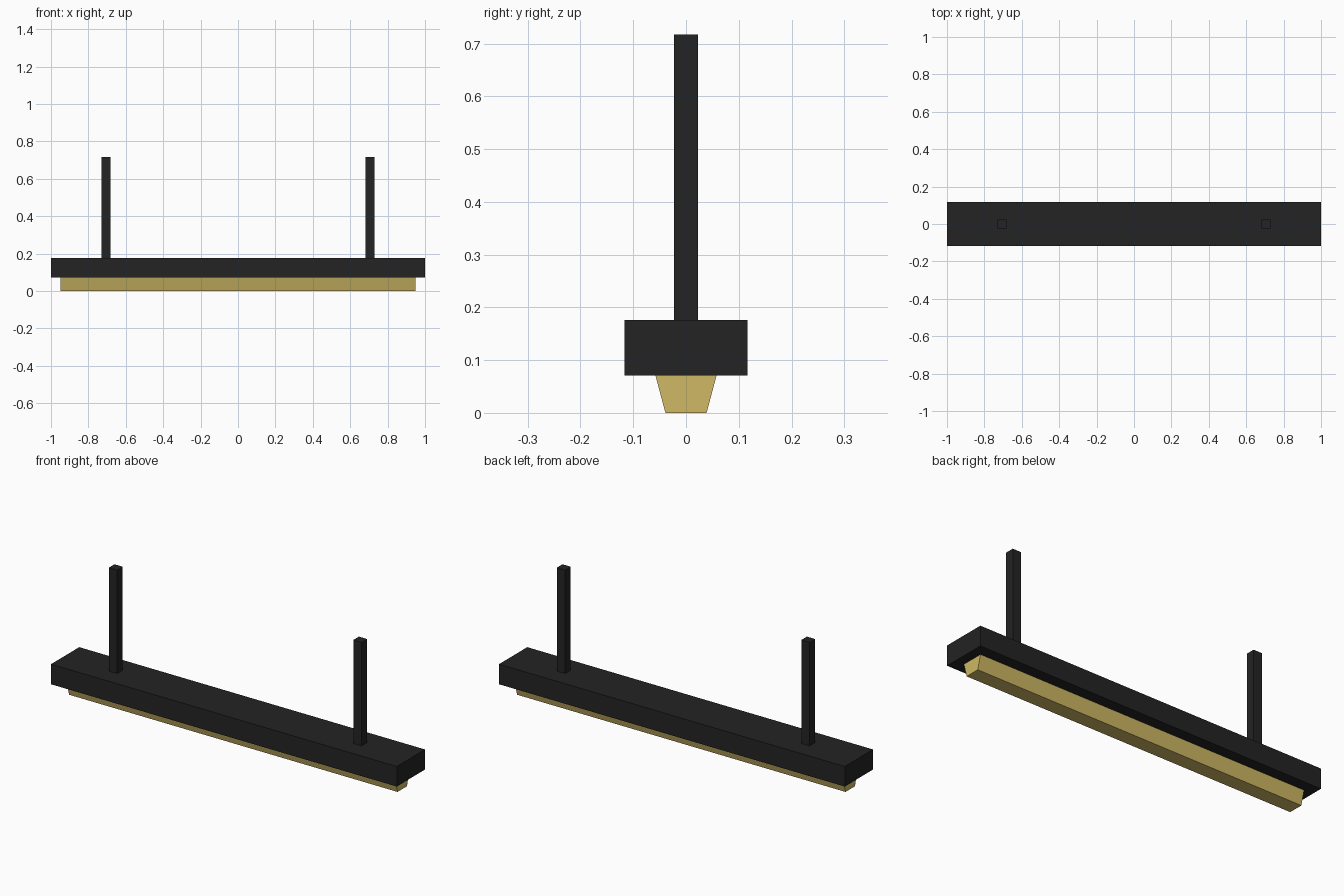
import bpy, bmesh

if "Cube" in bpy.data.objects:
    bpy.data.objects.remove(bpy.data.objects["Cube"])


def material(name, rgb):
    m = bpy.data.materials.new(name)
    m.diffuse_color = (*rgb, 1.0)
    m.use_nodes = True
    m.node_tree.nodes["Principled BSDF"].inputs["Base Color"].default_value = m.diffuse_color
    return m


black = material("matte black", (0.017, 0.017, 0.017))
brass = material("warm gold", (0.62, 0.48, 0.13))


def prism(name, profile, x0, x1, mat):
    """Extrude a (y, z) profile along x."""
    bm = bmesh.new()
    face = bm.faces.new([bm.verts.new((x0, y, z)) for y, z in profile])
    ext = bmesh.ops.extrude_face_region(bm, geom=[face])
    verts = [g for g in ext["geom"] if isinstance(g, bmesh.types.BMVert)]
    bmesh.ops.translate(bm, verts=verts, vec=(x1 - x0, 0, 0))
    bmesh.ops.recalc_face_normals(bm, faces=bm.faces)
    mesh = bpy.data.meshes.new(name)
    bm.to_mesh(mesh)
    bm.free()
    mesh.materials.append(mat)
    obj = bpy.data.objects.new(name, mesh)
    bpy.context.collection.objects.link(obj)
    return obj


def rect(half_y, z0, z1):
    return [(-half_y, z0), (half_y, z0), (half_y, z1), (-half_y, z1)]


Z_BOTTOM, Z_TOP, Z_POST = 0.071, 0.176, 0.717

# long housing bar
prism("housing", rect(0.1165, Z_BOTTOM, Z_TOP), -1.0, 1.0, black)

# tapered light diffuser below the housing
prism("diffuser", [(-0.039, 0), (0.039, 0), (0.058, Z_BOTTOM), (-0.058, Z_BOTTOM)],
      -0.95, 0.95, brass)

# two hanging posts
for side, x in (("left", -0.707), ("right", 0.707)):
    prism(f"{side}_post", rect(0.023, Z_TOP, Z_POST), x - 0.024, x + 0.024, black)
